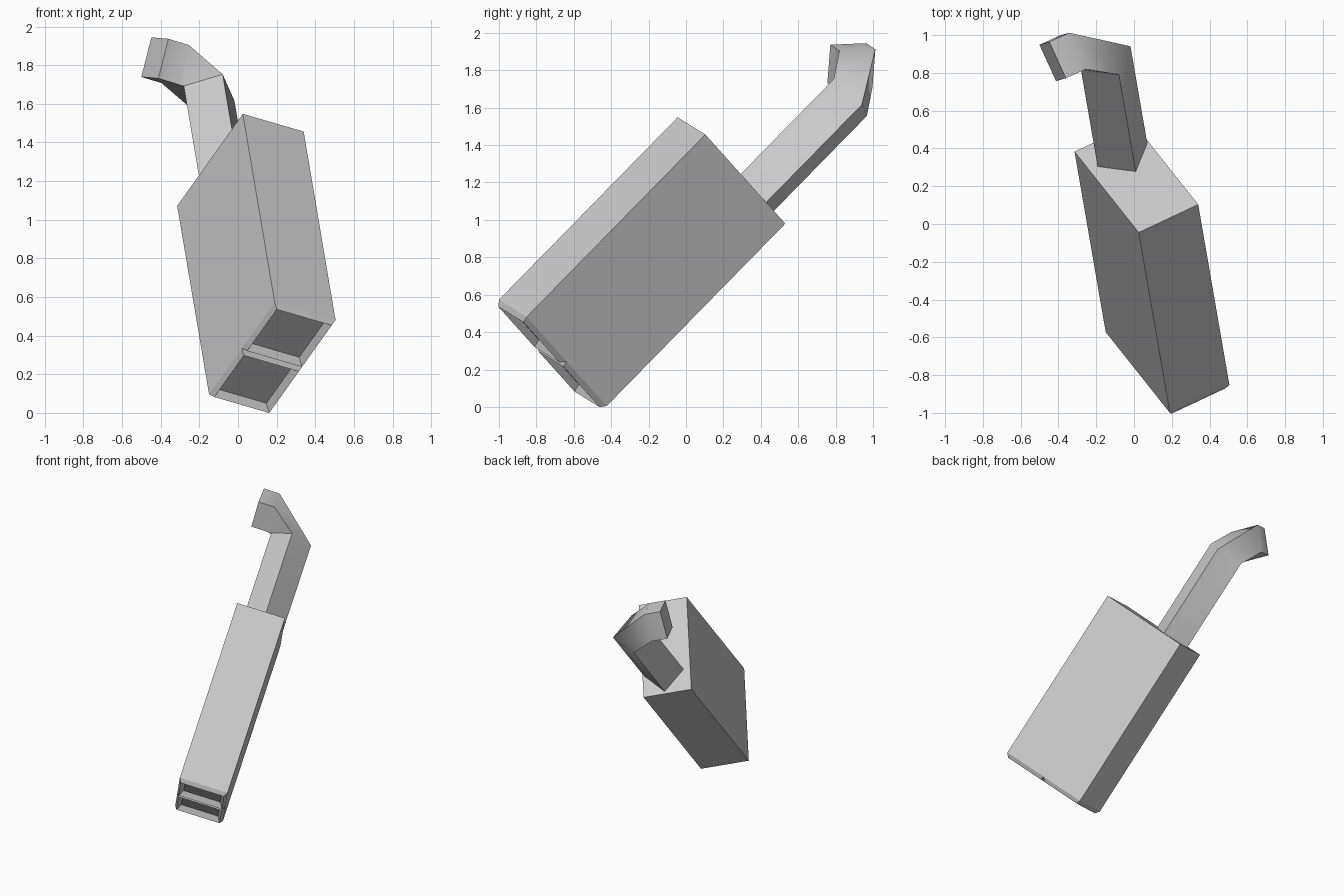
import bpy, bmesh, math
from mathutils import Vector, Matrix

if "Cube" in bpy.data.objects:
    bpy.data.objects.remove(bpy.data.objects["Cube"])

# Tilted frame shared by all parts: u = thickness, v = width, w = length
w = Vector((-0.165, 0.955, 0.975)).normalized()
u = Vector((0.315, 0.15, -0.09))
u = (u - w * u.dot(w)).normalized()
v = w.cross(u)
frame = Matrix.Translation((0.19, -1.0, 0.573)) @ Matrix((u, v, w)).transposed().to_4x4()

THICK, WIDTH, LENGTH = 0.36, 0.725, 1.375

grey = bpy.data.materials.new("grey")
grey.diffuse_color = (0.6, 0.6, 0.6, 1)
grey.use_nodes = True
grey.node_tree.nodes["Principled BSDF"].inputs["Base Color"].default_value = grey.diffuse_color


def finish(name, bm):
    bmesh.ops.recalc_face_normals(bm, faces=bm.faces)
    mesh = bpy.data.meshes.new(name)
    bm.to_mesh(mesh)
    bm.free()
    mesh.materials.append(grey)
    obj = bpy.data.objects.new(name, mesh)
    obj.matrix_world = frame
    bpy.context.collection.objects.link(obj)
    return obj


# Body: long box whose front end carries two raised, recessed openings
bm = bmesh.new()
bmesh.ops.create_cube(bm, size=1, matrix=Matrix.Translation((THICK / 2, WIDTH / 2, LENGTH / 2))
                      @ Matrix.Diagonal((THICK, WIDTH, LENGTH, 1)))
bmesh.ops.bisect_plane(bm, geom=bm.verts[:] + bm.edges[:] + bm.faces[:],
                       plane_co=(0, WIDTH / 2, 0), plane_no=(0, 1, 0))
bm.normal_update()
cells = [f for f in bm.faces if f.normal.z < -0.9]
bmesh.ops.inset_individual(bm, faces=cells, thickness=0.025, depth=0.03)
bmesh.ops.inset_individual(bm, faces=cells, thickness=0.034, depth=-0.04)
finish("body", bm)

# Pipe: diamond section running along w, then turning to -u
R, CV = 0.15, 0.557


def diamond(cu, cw, turned):
    """Four corners: inner, side, outer, side."""
    corners = []
    for a, b in ((-R, 0), (0, -R), (R, 0), (0, R)):
        corners.append((cu, CV + b, cw + a) if turned else (cu + a, CV + b, cw))
    return corners


rings = [diamond(0.2, LENGTH - 0.01, False), diamond(0.2, 2.113, False),
         diamond(0.02, 2.262, True), diamond(-0.1, 2.264, True)]
bm = bmesh.new()
loops = [[bm.verts.new(p) for p in ring] for ring in rings]
for lo, hi in zip(loops, loops[1:]):
    for i in range(4):
        j = (i + 1) % 4
        bm.faces.new((lo[i], lo[j], hi[j], hi[i]))
bm.faces.new(loops[0])
bm.faces.new(loops[-1])
pipe = finish("bent_pipe", bm)

# Soften only the gentle creases of the bend
bpy.context.view_layer.objects.active = pipe
pipe.select_set(True)
bpy.ops.object.shade_smooth_by_angle(angle=math.radians(40))
